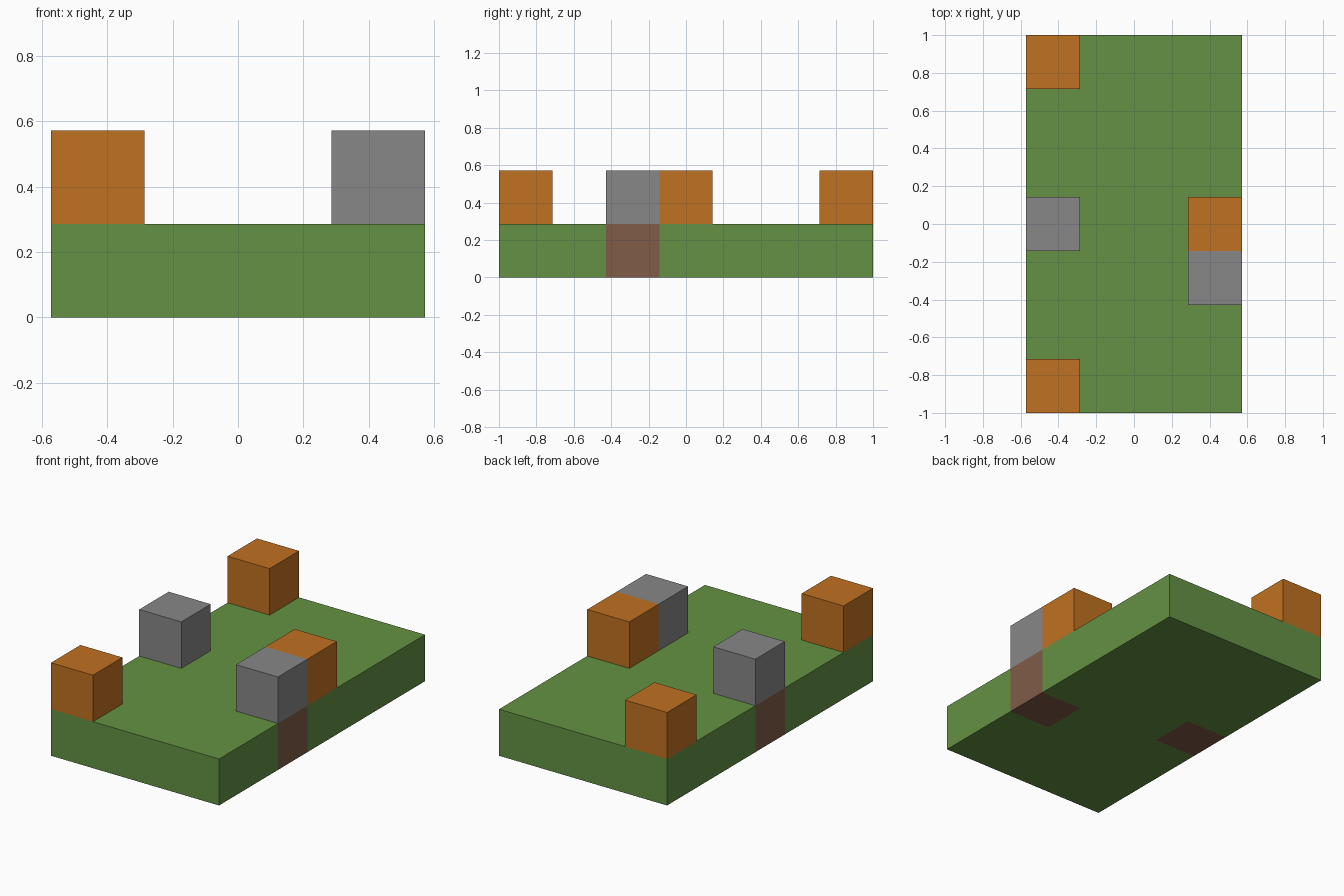
import bpy
import bmesh
from mathutils import Vector

cube = bpy.data.objects.get("Cube")
if cube:
    bpy.data.objects.remove(cube, do_unlink=True)

COLUMNS, ROWS = 4, 7
CELL = 2 / ROWS


def make_material(name, rgb):
    mat = bpy.data.materials.new(name)
    mat.use_nodes = True
    mat.diffuse_color = (*rgb, 1)
    mat.node_tree.nodes["Principled BSDF"].inputs["Base Color"].default_value = (*rgb, 1)
    return mat


# Block layout: (column, row, layer)
pillars = {(3, 2), (0, 3)}
stone = {(c, r, 1) for c, r in pillars}
soil = {(c, r, 0) for c, r in pillars}
crates = {(0, 0, 1), (0, 6, 1), (3, 3, 1)}
grass = {(c, r, 0) for c in range(COLUMNS) for r in range(ROWS)} - soil
filled = stone | soil | crates | grass

DIRECTIONS = [Vector(d) for d in ((1, 0, 0), (-1, 0, 0), (0, 1, 0),
                                  (0, -1, 0), (0, 0, 1), (0, 0, -1))]
ORIGIN = Vector((-COLUMNS / 2, -ROWS / 2, 0))
HALF = Vector((0.5, 0.5, 0.5))


def make_blocks(name, cells, mat):
    """Build the outer faces of a set of blocks, leaving out those that touch a neighbour."""
    bm = bmesh.new()
    for cell in sorted(cells):
        for n in DIRECTIONS:
            if tuple(int(a + b) for a, b in zip(cell, n)) in filled:
                continue
            u = Vector((n.y, n.z, n.x))
            v = n.cross(u)
            mid = ORIGIN + Vector(cell) + HALF + n / 2
            corners = (-u - v, u - v, u + v, v - u)
            bm.faces.new([bm.verts.new((mid + c / 2) * CELL) for c in corners])
    # Weld the blocks and merge flat areas
    bmesh.ops.remove_doubles(bm, verts=bm.verts[:], dist=0.001)
    bmesh.ops.dissolve_limit(bm, angle_limit=0.01, verts=bm.verts[:], edges=bm.edges[:])
    mesh = bpy.data.meshes.new(name)
    bm.to_mesh(mesh)
    bm.free()
    mesh.materials.append(mat)
    obj = bpy.data.objects.new(name, mesh)
    bpy.context.collection.objects.link(obj)


# Parts
make_blocks("grass_base", grass, make_material("grass green", (0.127, 0.283, 0.056)))
make_blocks("soil_blocks", soil, make_material("soil brown", (0.216, 0.107, 0.065)))
make_blocks("stone_blocks", stone, make_material("stone grey", (0.242, 0.242, 0.242)))
make_blocks("orange_blocks", crates, make_material("orange", (0.527, 0.165, 0.015)))
